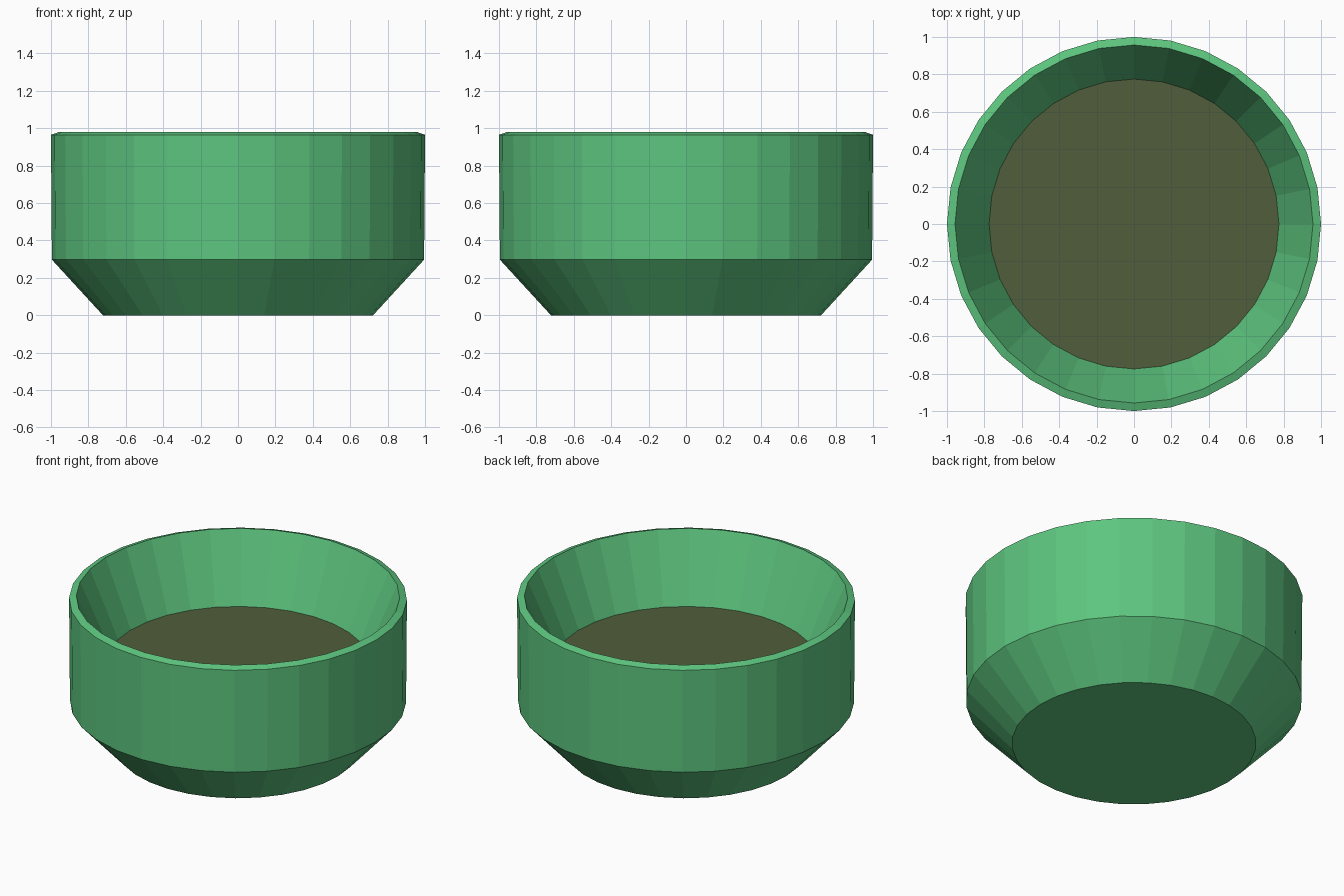
import bpy, bmesh
from math import cos, sin, pi

if "Cube" in bpy.data.objects:
    bpy.data.objects.remove(bpy.data.objects["Cube"])

SEGMENTS = 32


def material(name, color):
    mat = bpy.data.materials.new(name)
    mat.diffuse_color = (*color, 1)
    mat.use_nodes = True
    mat.node_tree.nodes["Principled BSDF"].inputs["Base Color"].default_value = mat.diffuse_color
    return mat


def lathe(name, profile, mat, cap_start=False):
    """Revolve (radius, height) points around z, with flat faces."""
    bm = bmesh.new()
    rings = [[bm.verts.new((r * cos(2 * pi * i / SEGMENTS), r * sin(2 * pi * i / SEGMENTS), z))
              for i in range(SEGMENTS)] for r, z in profile]
    for low, high in zip(rings, rings[1:]):
        for i in range(SEGMENTS):
            j = (i + 1) % SEGMENTS
            bm.faces.new((low[i], low[j], high[j], high[i]))
    if cap_start:
        bm.faces.new(rings[0][::-1])
    mesh = bpy.data.meshes.new(name)
    bm.to_mesh(mesh)
    bm.free()
    mesh.materials.append(mat)
    obj = bpy.data.objects.new(name, mesh)
    bpy.context.collection.objects.link(obj)
    return obj


green = material("green_glaze", (0.11, 0.56, 0.21))
brown = material("soil", (0.08, 0.11, 0.043))

# Pot: closed base, flared foot, upright wall, sloping rim, tapered inside
lathe("pot", [(0.722, 0), (0.995, 0.297), (1.0, 0.965), (0.957, 0.98), (0.775, 0.555)],
      green, cap_start=True)

# Soil: flat disc filling the pot
bpy.ops.mesh.primitive_circle_add(vertices=SEGMENTS, radius=0.775, fill_type='NGON',
                                  location=(0, 0, 0.555))
soil = bpy.context.object
soil.name = "soil"
soil.data.materials.append(brown)
